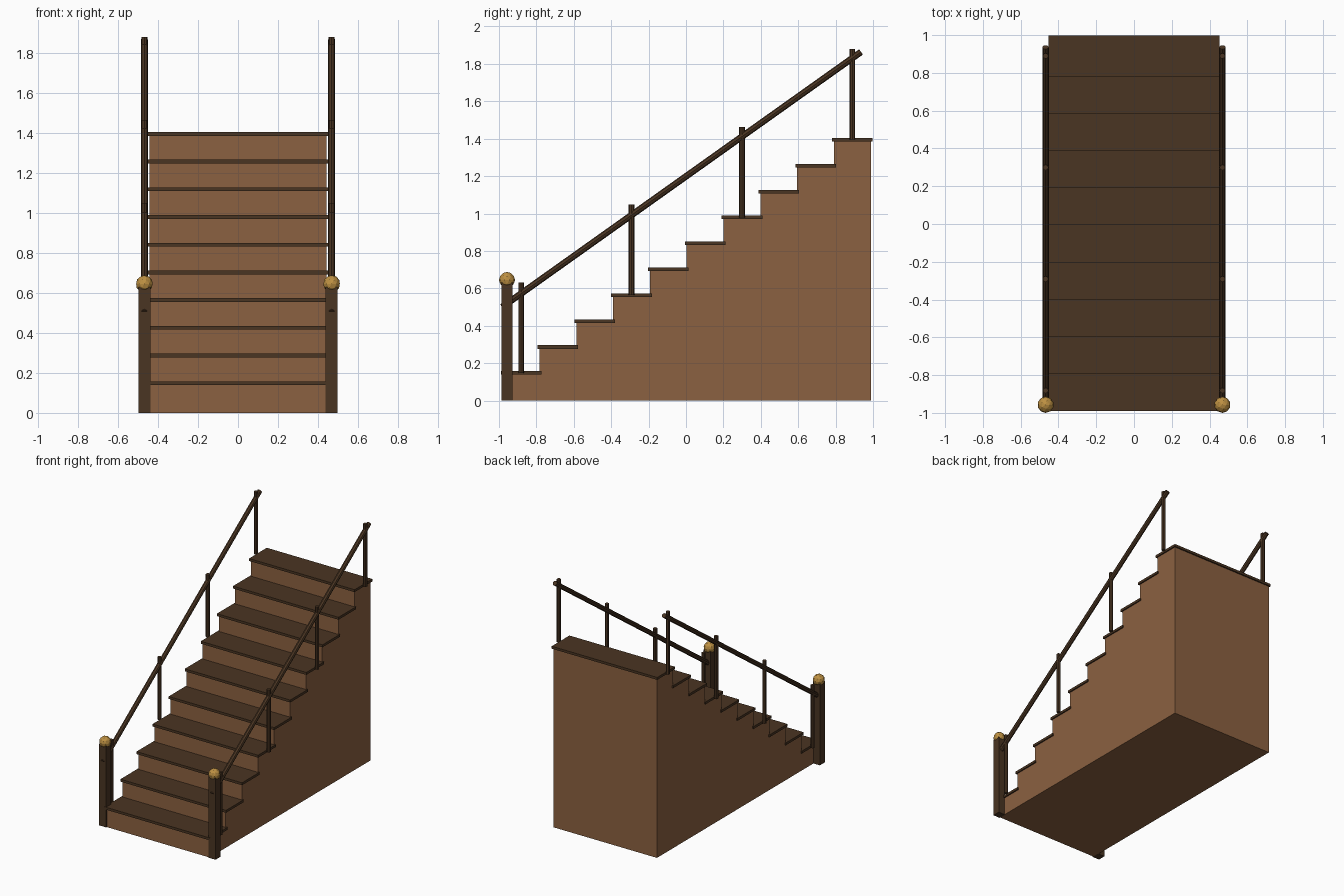
import bpy
import bmesh
from math import atan2, pi
from mathutils import Matrix, Vector

cube = bpy.data.objects.get("Cube")
if cube:
    bpy.data.objects.remove(cube, do_unlink=True)


def material(name, rgb):
    mat = bpy.data.materials.new(name)
    mat.use_nodes = True
    mat.diffuse_color = (*rgb, 1)
    mat.node_tree.nodes["Principled BSDF"].inputs["Base Color"].default_value = (*rgb, 1)
    return mat


WOOD = material("light wood", (0.26, 0.12, 0.052))
DARK = material("dark wood", (0.068, 0.035, 0.016))
BRASS = material("brass", (0.51, 0.28, 0.055))

STEPS = 10
RISE, RUN = 0.1385, 0.1968
FRONT = -0.98
HALF_WIDTH = 0.443
TREAD = 0.019
RAIL_X = 0.468


def finish(name, bm, mat):
    bmesh.ops.recalc_face_normals(bm, faces=bm.faces)
    mesh = bpy.data.meshes.new(name)
    bm.to_mesh(mesh)
    bm.free()
    mesh.materials.append(mat)
    obj = bpy.data.objects.new(name, mesh)
    bpy.context.collection.objects.link(obj)
    return obj


def box(name, centre, size, mat):
    bm = bmesh.new()
    bmesh.ops.create_cube(bm, size=1, matrix=Matrix.Translation(centre) @ Matrix.Diagonal((*size, 1)))
    return finish(name, bm, mat)


def rod(name, start, end, radius, mat, sides=8):
    start, end = Vector(start), Vector(end)
    axis = end - start
    tilt = Matrix.Rotation(-atan2(axis.y, axis.z), 4, "X")
    bm = bmesh.new()
    bmesh.ops.create_cone(bm, cap_ends=True, segments=sides, radius1=radius, radius2=radius,
                          depth=axis.length,
                          matrix=Matrix.Translation((start + end) / 2) @ tilt)
    return finish(name, bm, mat)


# Solid stair body: stepped side profile extruded across the width
profile = [(FRONT, 0)]
for i in range(STEPS):
    profile += [(FRONT + i * RUN, (i + 1) * RISE), (FRONT + (i + 1) * RUN, (i + 1) * RISE)]
profile.append((FRONT + STEPS * RUN, 0))
bm = bmesh.new()
side = bm.faces.new([bm.verts.new((-HALF_WIDTH, y, z)) for y, z in profile])
extruded = bmesh.ops.extrude_face_region(bm, geom=[side], use_keep_orig=True)
bmesh.ops.translate(bm, vec=(2 * HALF_WIDTH, 0, 0),
                    verts=[v for v in extruded["geom"] if isinstance(v, bmesh.types.BMVert)])
finish("stair_body", bm, WOOD)

# Overhanging treads
for i in range(STEPS):
    box(f"tread_{i + 1}", (0, FRONT + (i + 0.5) * RUN, (i + 1) * RISE + TREAD / 2),
        (0.904, 0.217, TREAD), DARK)

# Railing on each side
for label, s in (("left", 1), ("right", -1)):
    x = s * RAIL_X
    box(f"{label}_newel_post", (x, -0.957, 0.315), (0.06, 0.06, 0.63), DARK)

    bm = bmesh.new()
    bmesh.ops.create_icosphere(bm, subdivisions=2, radius=0.043,
                               matrix=Matrix.Translation((x, -0.957, 0.645)))
    finish(f"{label}_newel_ball", bm, BRASS)

    for i in range(0, STEPS, 3):
        y, z = FRONT + (i + 0.5) * RUN, (i + 1) * RISE + TREAD
        rod(f"{label}_baluster_{i // 3 + 1}", (x, y, z - TREAD / 2), (x, y, z + 0.475), 0.015, DARK)

    rod(f"{label}_handrail", (x, -0.983, 0.5), (x, 0.936, 1.864), 0.0175, DARK)
